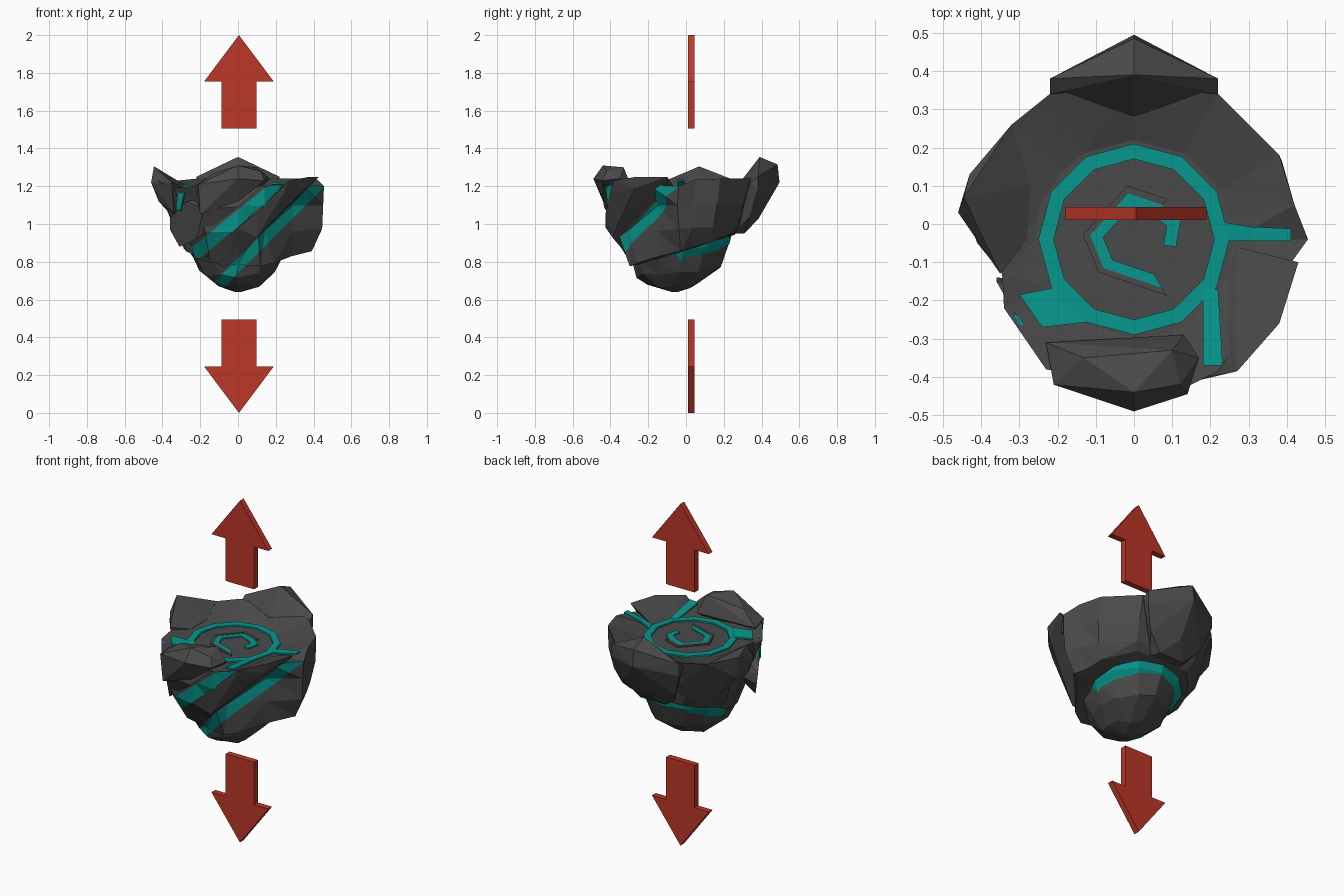
import bpy, bmesh, math, random
from mathutils import Vector

random.seed(4)
cube = bpy.data.objects.get("Cube")
if cube:
    bpy.data.objects.remove(cube)


def material(name, rgb):
    m = bpy.data.materials.new(name)
    m.use_nodes = True
    m.diffuse_color = (*rgb, 1)
    m.node_tree.nodes["Principled BSDF"].inputs["Base Color"].default_value = (*rgb, 1)
    return m


ROCK = material("dark rock", (0.068, 0.068, 0.068))
TEAL = material("teal glow", (0.002, 0.31, 0.27))
RED = material("arrow red", (0.51, 0.038, 0.022))


def finish(name, bm, *mats):
    bmesh.ops.recalc_face_normals(bm, faces=bm.faces)
    me = bpy.data.meshes.new(name)
    bm.to_mesh(me)
    bm.free()
    for m in mats:
        me.materials.append(m)
    ob = bpy.data.objects.new(name, me)
    bpy.context.collection.objects.link(ob)


def loft(rings):
    """Closed faceted skin through rings of equal length."""
    bm = bmesh.new()
    loops = [[bm.verts.new(p) for p in ring] for ring in rings]
    n = len(loops[0])
    for a, b in zip(loops, loops[1:]):
        for i in range(n):
            j = (i + 1) % n
            bm.faces.new((a[i], a[j], b[j], b[i]))
    bm.faces.new(loops[0])
    bm.faces.new(loops[-1][::-1])
    bmesh.ops.recalc_face_normals(bm, faces=bm.faces)
    bmesh.ops.triangulate(bm, faces=bm.faces)
    return bm


def prism(name, points, offset, mat):
    """Flat outline given thickness along offset."""
    bm = bmesh.new()
    a = [bm.verts.new(p) for p in points]
    b = [bm.verts.new(Vector(p) + Vector(offset)) for p in points]
    bm.faces.new(a)
    bm.faces.new(b[::-1])
    for i in range(len(a)):
        j = (i + 1) % len(a)
        bm.faces.new((a[i], a[j], b[j], b[i]))
    finish(name, bm, mat)


def boulder(name, points):
    bm = bmesh.new()
    for p in points:
        bm.verts.new(p)
    res = bmesh.ops.convex_hull(bm, input=bm.verts)
    loose = [v for v in res["geom_interior"] if isinstance(v, bmesh.types.BMVert)]
    bmesh.ops.delete(bm, geom=loose, context="VERTS")
    finish(name, bm, ROCK)


def groove(bm, slope, height, width, y_max):
    """Cut a diagonal teal band where z is near slope * x + height."""
    for s in (-1, 1):
        bmesh.ops.bisect_plane(bm, geom=bm.verts[:] + bm.edges[:] + bm.faces[:],
                               plane_co=(0, 0, height + s * width / 2),
                               plane_no=(-slope, 0, 1))
    bm.normal_update()
    for f in bm.faces:
        c = f.calc_center_median()
        if (abs(c.z - slope * c.x - height) < width / 2 and c.y < y_max
                and c.x > -0.22 and f.normal.z < 0.6):
            f.material_index = 1


def jitter(p, amount):
    return tuple(c + random.uniform(-amount, amount) for c in p)


# Core of the rock: rim outline shrunk down through several levels
rim = [(.455, -.04, 1.2), (.42, .05, 1.235), (.38, .18, 1.24), (.22, .34, 1.24),
       (0, .36, 1.24), (-.22, .34, 1.24), (-.32, .26, 1.23), (-.42, .13, 1.24),
       (-.44, .03, 1.24), (-.41, -.05, 1.22), (-.345, -.13, 1.2), (-.34, -.22, 1.19),
       (-.23, -.38, 1.2), (0, -.42, 1.21), (.14, -.425, 1.2), (.22, -.385, 1.21),
       (.34, -.2, 1.21)]
top = []
for x, y, z in rim:
    d = Vector((x, y + 0.04)).normalized() * 0.26
    top.append((d.x, d.y - 0.04, 1.185))


def level(left, right, front, back, z, slope, amount):
    ring = []
    for x, y, _ in rim:
        px = x * (right / 0.455 if x > 0 else left / 0.44)
        py = y * (back / 0.36 if y > 0 else front / 0.42)
        pz = z + slope * py
        # flatten the recess below the middle slab
        over = .72 * px - .69 * py - .315
        if over > 0 and py < -.06 and pz < px + .86:
            px, py = px - .72 * over, py + .69 * over
        ring.append(jitter((px, py, pz), amount))
    return ring


core = loft([top, rim,
             level(.395, .455, .41, .32, 1.1, 0, .008),
             level(.345, .445, .39, .285, .98, .05, .01),
             level(.29, .385, .29, .265, .868, .3, .006),
             level(.2, .25, .2, .2, .86, .32, 0)])
groove(core, .81, 1.03, .09, -.1)
groove(core, 1, .78, .08, -.02)
finish("rock_core", core, ROCK, TEAL)


# Lower bowl of rock hanging under the core
def ellipse(rx, cy, ry, z, slope, amount, n=12):
    ring = []
    for i in range(n):
        a = math.tau * i / n
        y = cy + ry * math.sin(a)
        ring.append(jitter((rx * math.cos(a), y, z + slope * y), amount))
    return ring


bowl = loft([ellipse(.25, -.03, .25, .848, .19, .004),
             ellipse(.2, -.04, .21, .75, .1, .014),
             ellipse(.11, -.08, .12, .67, 0, .01),
             ellipse(.015, -.06, .015, .64, 0, 0)])
groove(bowl, 1, .78, .08, -.1)
finish("lower_rock_bowl", bowl, ROCK, TEAL)

# Teal seam between core and bowl, plugging the gap
finish("teal_seam", loft([ellipse(.28, -.005, .245, .905, .13, 0),
                          ellipse(.265, -.01, .24, .865, .13, 0),
                          ellipse(.22, -.03, .2, .8, .13, 0)]), TEAL)

# Tall back slab, mirrored in x
half = [(0, .39, 1.355), (.22, .38, 1.25), (0, .485, 1.315), (0, .495, 1.22),
        (.22, .38, 1.18), (.22, .34, 1.22), (0, .285, 1.22), (.17, .34, 1.04),
        (.1, .25, .95), (.08, .31, .95), (0, .385, 1.03)]
boulder("back_slab", half + [(-x, y, z) for x, y, z in half if x])

# Overhanging front boulder
boulder("front_boulder", [
    (-.13, -.35, 1.27), (.1, -.33, 1.3), (0, -.44, 1.31), (.12, -.42, 1.28),
    (-.21, -.42, 1.21), (0, -.49, 1.24), (.14, -.445, 1.23), (.17, -.35, 1.24),
    (.13, -.29, 1.2), (-.02, -.305, 1.2), (-.23, -.31, 1.2), (0, -.43, 1.12),
    (-.2, -.41, 1.05)])

# Slab above the upper groove, running up to the right
boulder("upper_slab", [
    (-.36, -.15, 1.03), (-.36, -.14, .97), (-.31, -.2, .88), (-.22, -.32, .92),
    (-.27, -.31, 1.12), (-.18, -.41, 1.08), (0, -.435, 1.09), (.14, -.44, 1.21),
    (0, -.3, 1.18), (-.2, -.15, 1.0)])

# Slab between the two grooves
boulder("middle_slab", [
    (.27, -.385, 1.23), (.38, -.26, 1.25), (.43, -.1, 1.25), (.27, -.06, 1.19),
    (.24, -.19, 1.19), (.36, -.27, 1.19), (.4, -.1, 1.22), (.24, -.385, 1.16),
    (.1, -.39, .93), (0, -.425, .98), (.1, -.425, 1.06), (-.17, -.27, .83),
    (-.07, -.25, .76), (.03, -.33, .86), (0, -.2, .9)])

# Crest on the right-hand edge
boulder("side_crest", [
    (-.445, .07, 1.305), (-.46, .03, 1.22), (-.42, .02, 1.12), (-.34, -.1, 1.06),
    (-.43, .13, 1.25), (-.32, .26, 1.23), (-.28, -.04, 1.19), (-.27, .1, 1.2),
    (-.35, -.13, 1.22), (-.31, .15, 1.0), (-.41, .13, 1.13)])

# Teal ring on the top
ring = bmesh.new()
loops = []
for r, z in ((.25, 1.194), (.21, 1.194), (.21, 1.184), (.25, 1.184)):
    loops.append([ring.verts.new((r * math.sin(math.tau * i / 12),
                                  r * math.cos(math.tau * i / 12) - .04, z))
                  for i in range(12)])
for k in range(4):
    a, b = loops[k], loops[(k + 1) % 4]
    for i in range(12):
        j = (i + 1) % 12
        ring.faces.new((a[i], a[j], b[j], b[i]))
finish("teal_ring", ring, TEAL)


# Hooked swirl inside the ring: teal strip beside a slim rock lip
def strip(name, path, inner, outer, z, mat):
    centre = Vector((0, -.045))
    sides = []
    for w in (inner, outer):
        sides.append([(*(centre + (Vector(p) - centre) * w), z) for p in path])
    prism(name, sides[0] + sides[1][::-1], (0, 0, -.009), mat)


swirl = [(.11, -.06), (.122, .01), (.075, .05), (-.015, .08), (-.115, -.03),
         (-.08, -.115), (.075, -.168)]
strip("teal_swirl", swirl, .7, 1, 1.192, TEAL)
strip("swirl_lip", swirl[2:], 1, 1.16, 1.194, ROCK)

# Teal arms running from the ring to the rim
down = (0, 0, -.009)
prism("teal_arm_left", [(.235, .005, 1.196), (.3, -.007, 1.216), (.41, -.012, 1.236),
                        (.41, -.045, 1.236), (.25, -.045, 1.198)], down, TEAL)
prism("teal_arm_front", [(.18, -.17, 1.194), (.22, -.17, 1.196), (.232, -.37, 1.222),
                         (.18, -.37, 1.218)], down, TEAL)
prism("teal_arm_right", [(-.22, -.14, 1.196), (-.2, -.165, 1.196), (-.3, -.185, 1.205),
                         (-.24, -.27, 1.206), (-.125, -.257, 1.198)], down, TEAL)
prism("teal_notch", [(-.28, -.29, 1.19), (-.315, -.24, 1.195), (-.33, -.205, 1.08),
                     (-.305, -.26, 1.07)], (.005, .008, 0), TEAL)

# Arrows above and below, mirrored about z = 1
outline = [(.092, .506), (.092, .755), (.184, .755), (0, 1), (-.184, .755),
           (-.092, .755), (-.092, .506)]
for name, s in (("up_arrow", 1), ("down_arrow", -1)):
    prism(name, [(x + .005, .01, 1 + s * h) for x, h in outline], (0, .035, 0), RED)
